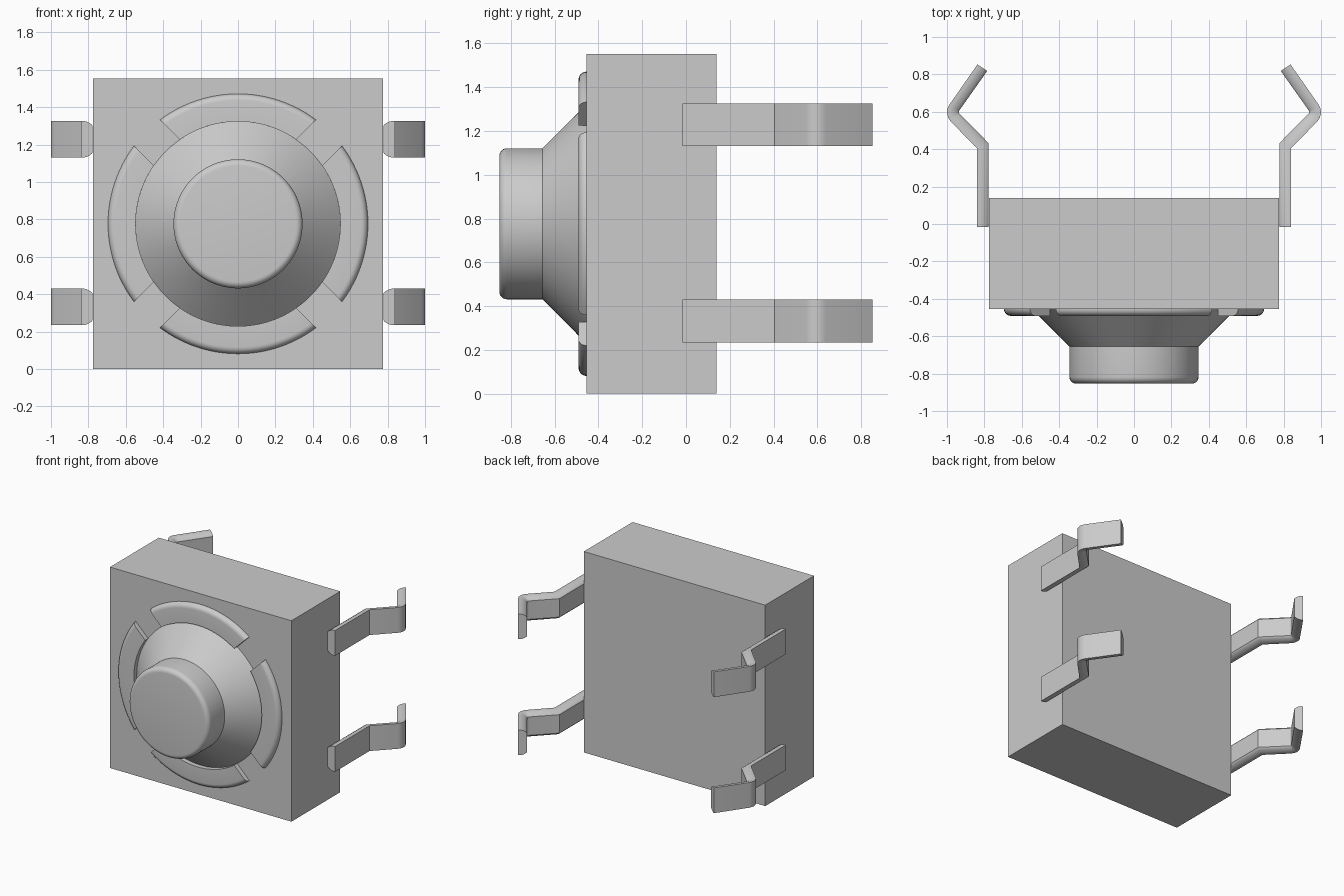
import bpy, bmesh
from math import sin, cos, asin, pi, radians

if "Cube" in bpy.data.objects:
    bpy.data.objects.remove(bpy.data.objects["Cube"])

CZ = 0.776  # height of the button axis


def finish(name, bm, angle=30):
    bmesh.ops.recalc_face_normals(bm, faces=bm.faces)
    me = bpy.data.meshes.new(name)
    bm.to_mesh(me)
    bm.free()
    ob = bpy.data.objects.new(name, me)
    bpy.context.collection.objects.link(ob)
    bpy.context.view_layer.objects.active = ob
    ob.select_set(True)
    bpy.ops.object.shade_smooth_by_angle(angle=radians(angle))
    ob.select_set(False)
    return ob


def loft(bm, sections):
    """Skin a list of closed cross-sections and cap both ends."""
    rings = [[bm.verts.new(p) for p in s] for s in sections]
    n = len(rings[0])
    for a, b in zip(rings, rings[1:]):
        for i in range(n):
            j = (i + 1) % n
            bm.faces.new((a[i], a[j], b[j], b[i]))
    bm.faces.new(rings[0])
    bm.faces.new(rings[-1])


def quarter(r, y, rad, steps=6):
    """Rounded front edge as (radius, y) points, from the front to the side."""
    return [(r - rad + rad * sin(k * pi / 2 / steps),
             y + rad - rad * cos(k * pi / 2 / steps)) for k in range(steps + 1)]


# Square housing
bm = bmesh.new()
bmesh.ops.create_cube(bm, size=1)
for v in bm.verts:
    v.co = (v.co.x * 1.55, v.co.y * 0.595 - 0.1575, v.co.z * 1.552 + CZ)
finish("housing", bm)

# Button: rounded cap on a conical skirt
bm = bmesh.new()
profile = quarter(0.345, -0.853, 0.035) + [(0.345, -0.655), (0.547, -0.455), (0.547, -0.44)]
N = 96
loft(bm, [[(r * cos(2 * pi * i / N), y, CZ + r * sin(2 * pi * i / N)) for i in range(N)]
          for r, y in profile])
finish("button", bm)

# Four raised arc ribs, separated by diagonal parallel-sided gaps
rib = [(0.547, -0.45), (0.547, -0.491)] + quarter(0.695, -0.491, 0.036) + [(0.695, -0.45)]
for k, side in enumerate(("right", "top", "left", "bottom")):
    bm = bmesh.new()
    sections = []
    for i in range(25):
        t = i / 12 - 1
        sec = []
        for r, y in rib:
            a = k * pi / 2 + t * (pi / 4 - asin(0.098 / r))
            sec.append((r * cos(a), y, CZ + r * sin(a)))
        sections.append(sec)
    loft(bm, sections)
    finish(side + "_rib", bm)

# Bent terminals: (outer x, outer y, inner x, inner y) along the strip
path = [(0.84, -0.017, 0.777, -0.017), (0.84, 0.405, 0.777, 0.432),
        (0.982, 0.55, 0.930, 0.586), (0.994, 0.569, 0.935, 0.592),
        (1.0, 0.594, 0.937, 0.598), (0.997, 0.618, 0.936, 0.604),
        (0.987, 0.638, 0.932, 0.610), (0.837, 0.853, 0.785, 0.818)]
# Half section: (depth from outer face, half height), inner edges rounded
half = [(0, 0.0975), (0.25, 0.0975), (0.5, 0.094), (0.75, 0.086), (0.92, 0.078), (1, 0.071)]
outline = half + [(f, -h) for f, h in reversed(half)]
for sx, side in ((1, "right"), (-1, "left")):
    for z, level in ((0.332, "lower"), (1.228, "upper")):
        bm = bmesh.new()
        loft(bm, [[(sx * (ox + (ix - ox) * f), oy + (iy - oy) * f, z + h) for f, h in outline]
                  for ox, oy, ix, iy in path])
        finish(f"{level}_{side}_terminal", bm)
